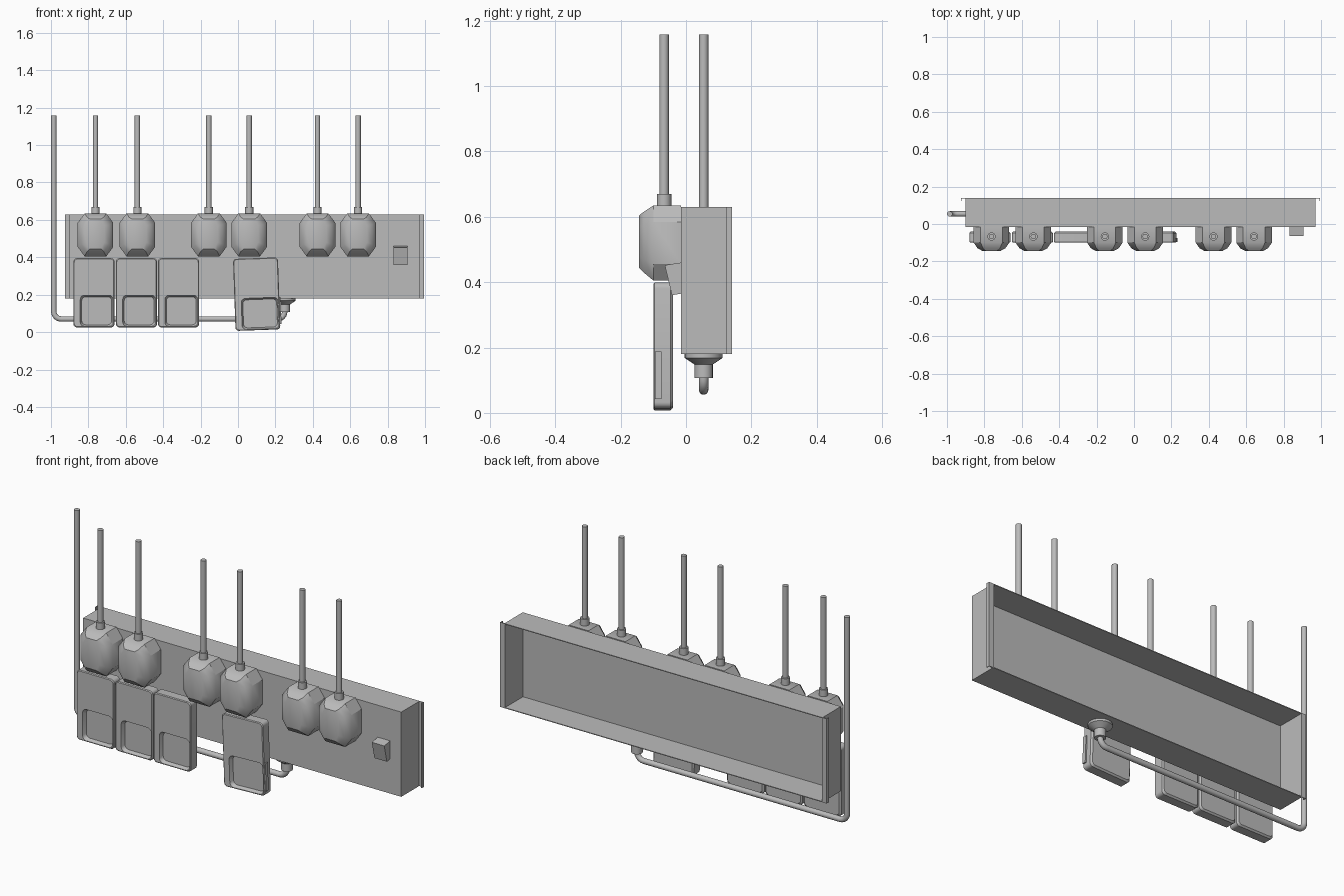
import bpy, bmesh, math
from mathutils import Vector

cube = bpy.data.objects.get("Cube")
if cube:
    bpy.data.objects.remove(cube, do_unlink=True)

grey = bpy.data.materials.new("plain_grey")
grey.use_nodes = True
colour = (0.5, 0.5, 0.5, 1)
grey.diffuse_color = colour
grey.node_tree.nodes["Principled BSDF"].inputs["Base Color"].default_value = colour


def finish(name, bm, smooth=None):
    bmesh.ops.recalc_face_normals(bm, faces=bm.faces)
    mesh = bpy.data.meshes.new(name)
    bm.to_mesh(mesh)
    bm.free()
    mesh.materials.append(grey)
    obj = bpy.data.objects.new(name, mesh)
    bpy.context.collection.objects.link(obj)
    if smooth:
        bpy.ops.object.select_all(action='DESELECT')
        obj.select_set(True)
        bpy.context.view_layer.objects.active = obj
        bpy.ops.object.shade_smooth_by_angle(angle=math.radians(smooth))
    return obj


def loft(name, loops, smooth=None):
    """Skin equal-length loops of points and cap both ends."""
    bm = bmesh.new()
    rings = [[bm.verts.new(p) for p in loop] for loop in loops]
    n = len(rings[0])
    for a, b in zip(rings, rings[1:]):
        for i in range(n):
            j = (i + 1) % n
            bm.faces.new((a[i], a[j], b[j], b[i]))
    bm.faces.new(rings[0])
    bm.faces.new(rings[-1])
    return finish(name, bm, smooth)


def box(name, lo, hi):
    def ring(z):
        return [(lo[0], lo[1], z), (hi[0], lo[1], z), (hi[0], hi[1], z), (lo[0], hi[1], z)]
    return loft(name, [ring(lo[2]), ring(hi[2])])


def circle(x, y, z, r, n=20):
    return [(x + r * math.cos(math.tau * i / n), y + r * math.sin(math.tau * i / n), z)
            for i in range(n)]


def turned(name, x, y, profile):
    return loft(name, [circle(x, y, z, r) for r, z in profile], 35)


def rounded_rect(x0, x1, z0, z1, y, r, steps=5):
    """Rounded rectangle loop in the xz plane."""
    corners = [(x1 - r, z1 - r), (x0 + r, z1 - r), (x0 + r, z0 + r), (x1 - r, z0 + r)]
    return [(cx + r * math.cos(a), y, cz + r * math.sin(a))
            for q, (cx, cz) in enumerate(corners)
            for a in [math.pi / 2 * (q + s / steps) for s in range(steps + 1)]]


# Sheet metal tray, open at the back
X0, X1, FRONT, BACK, Z0, Z1, T = -0.90, 0.97, -0.015, 0.14, 0.18, 0.63, 0.004


def tray_ring(y, t):
    return [(X0 + t, y, Z0 + t), (X1 - t, y, Z0 + t), (X1 - t, y, Z1 - t), (X0 + t, y, Z1 - t)]


loft("tray", [tray_ring(FRONT, 0), tray_ring(BACK, 0),
              tray_ring(BACK, T), tray_ring(FRONT + T, T)])

# Folded mounting flanges at both ends
for side, inner, d in (("right", X0, -1), ("left", X1, 1)):
    outer = inner + d * 0.025
    box("flange_" + side, (min(inner, outer), BACK - T, Z0), (max(inner, outer), BACK, Z1))
    edge = outer - d * T
    box("flange_lip_" + side, (min(edge, outer), BACK - 0.018, Z0),
        (max(edge, outer), BACK - T, Z1))

# Rocker switch
loft("rocker_switch", [[(x, FRONT, 0.46), (x, -0.065, 0.452), (x, -0.043, 0.36), (x, FRONT, 0.365)]
                       for x in (0.832, 0.905)])


# Plugs with collar and cable
def plug_ring(cx, y, half, z0, z1):
    cut_x, cut_z = half * 0.39, (z1 - z0) * 0.22
    quarter = [(half, z0 + cut_z), (half, z1 - cut_z), (half - cut_x, z1)]
    right = [(half - cut_x, z0)] + quarter
    left = [(-x, z) for x, z in reversed(right)]
    return [(cx + x, y, z) for x, z in right + left]


for k, cx in enumerate((-0.762, -0.538, -0.156, 0.06, 0.425, 0.642)):
    loft(f"plug_{k}", [plug_ring(cx, FRONT, 0.095, 0.405, 0.635),
                       plug_ring(cx, -0.1, 0.095, 0.405, 0.635),
                       plug_ring(cx, -0.13, 0.074, 0.43, 0.615),
                       plug_ring(cx, -0.144, 0.048, 0.445, 0.604)], 35)
    turned(f"plug_collar_{k}", cx, -0.067, [(0.022, 0.625), (0.022, 0.67)])
    turned(f"plug_cable_{k}", cx, -0.067, [(0.0145, 0.66), (0.0145, 1.158)])


# Hanging adapters with a recessed window
def adapter(name, cx, cz, w, h, tilt=0):
    w, h = w / 2, h / 2

    def body(y, inset):
        return rounded_rect(-w + inset, w - inset, -h + inset, h - inset, y, 0.018)

    def window(y, inset):
        return rounded_rect(-w + 0.036 + inset, w - 0.007 - inset,
                            -h + 0.006 + inset, -h + 0.172 - inset, y, 0.022)

    obj = loft(name, [body(-0.04, 0.008), body(-0.048, 0), body(-0.096, 0), body(-0.1, 0.004),
                      window(-0.1, 0), window(-0.08, 0.008)], 30)
    obj.location = (cx, 0, cz)
    obj.rotation_euler.y = math.radians(tilt)
    return obj


for k, cx in enumerate((-0.77, -0.543, -0.318)):
    adapter(f"adapter_{k}", cx, 0.21, 0.219, 0.37)
adapter("tilted_adapter", 0.1, 0.203, 0.24, 0.385, -2)
grip = box("adapter_side_grip", (0.11, -0.095, -0.165), (0.127, -0.075, -0.02))
grip.location, grip.rotation_euler.y = (0.1, 0, 0.203), math.radians(-2)

# Supply pipe swept through two rounded bends
PIPE_Y, R = 0.054, 0.0145


def bend(cx, cz, r, start, stop, steps=6):
    return [(cx + r * math.cos(a), cz + r * math.sin(a))
            for a in [math.radians(start + (stop - start) * s / steps) for s in range(steps + 1)]]


path = ([(-0.985, 1.158)] + bend(-0.945, 0.11, 0.04, 180, 270)
        + bend(0.21, 0.11, 0.04, 270, 360) + [(0.25, 0.125)])
points = [Vector((x, PIPE_Y, z)) for x, z in path]
rings = []
for i, p in enumerate(points):
    along = (points[min(i + 1, len(points) - 1)] - points[max(i - 1, 0)]).normalized()
    if i == 1 or i == len(points) - 2:
        along = Vector((0, 0, -1 if i == 1 else 1))
    across = along.cross(Vector((0, 1, 0)))
    rings.append([p + R * (math.cos(a) * across + math.sin(a) * Vector((0, 1, 0)))
                  for a in [math.tau * s / 16 for s in range(16)]])
loft("supply_pipe", rings, 40)

# Cable gland under the tray
turned("cable_gland", 0.25, PIPE_Y,
       [(0.028, 0.107), (0.028, 0.148), (0.058, 0.168), (0.058, Z0)])
